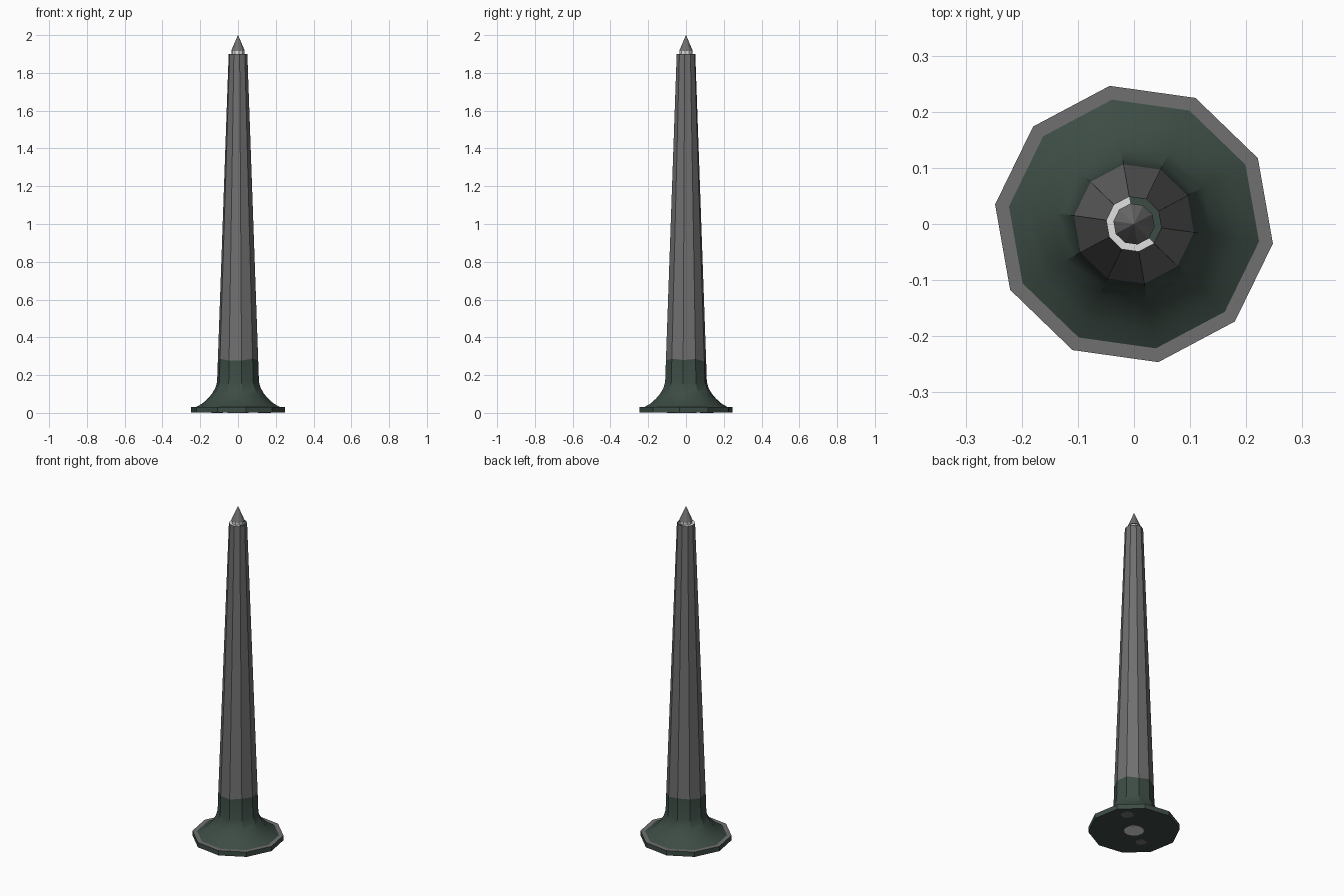
import bpy, math

if "Cube" in bpy.data.objects:
    bpy.data.objects.remove(bpy.data.objects["Cube"])

N, PHASE = 10, math.radians(-8)

def mat(name, col):
    m = bpy.data.materials.new(name)
    m.diffuse_color = (*col, 1)
    m.use_nodes = True
    m.node_tree.nodes["Principled BSDF"].inputs["Base Color"].default_value = m.diffuse_color
    return m

GRAY = mat("iron gray", (0.16, 0.16, 0.16))
GREEN = mat("dark green", (0.046, 0.072, 0.059))
WHITE = mat("pale gray", (0.75, 0.75, 0.75))
MATS = [GRAY, GREEN, WHITE]

def lathe(name, profile, colours, wave=None, smooth=True):
    """Ten-sided lathe; colours[i] is the material of the band above ring i."""
    verts, faces, mi = [], [], []
    for k, (r, z) in enumerate(profile):
        for i in range(N):
            a = PHASE + math.tau * i / N
            dz = 0.007 * math.sin(i * 2.3) if k == wave else 0
            verts.append((r * math.cos(a), r * math.sin(a), z + dz))
    for k in range(len(profile) - 1):
        for i in range(N):
            j = (i + 1) % N
            faces.append((k*N + i, k*N + j, (k+1)*N + j, (k+1)*N + i))
            mi.append(colours[k])
    faces.append(tuple(reversed(range(N))))
    mi.append(colours[0])
    top = (len(profile) - 1) * N
    faces.append(tuple(range(top, top + N)))
    mi.append(colours[-1])
    me = bpy.data.meshes.new(name)
    me.from_pydata(verts, [], faces)
    for m in MATS:
        me.materials.append(m)
    for p, c in zip(me.polygons, mi):
        p.material_index = c
    ob = bpy.data.objects.new(name, me)
    bpy.context.collection.objects.link(ob)
    if smooth:
        bpy.ops.object.select_all(action='DESELECT')
        ob.select_set(True)
        bpy.context.view_layer.objects.active = ob
        bpy.ops.object.shade_smooth_by_angle(angle=math.radians(30))
    return ob

# Flared foot and tapering shaft with a green lower part
profile = [(0.25, 0.001), (0.25, 0.03), (0.225, 0.03), (0.19, 0.05), (0.163, 0.074),
           (0.14, 0.1), (0.122, 0.13), (0.112, 0.163), (0.108, 0.28), (0.05, 1.9), (0.037, 1.9)]
post = lathe("post", profile, [1, 0, 1, 1, 1, 1, 1, 1, 0, 2], wave=8)

# Right side of the top rim is green
for p in post.data.polygons:
    if p.center.z > 1.89 and p.center.x + 0.4 * p.center.y > 0.012:
        p.material_index = 1

# Pale neck and pointed tip
lathe("neck", [(0.034, 1.9), (0.034, 1.92)], [2], smooth=False)
lathe("tip", [(0.037, 1.915), (0.0005, 2.0)], [0], smooth=False)

# Worn spots on the underside
for x, y, r, m in [(0, 0, 0.055, WHITE), (0.14, 0.11, 0.035, GRAY), (-0.11, -0.07, 0.03, GRAY)]:
    bpy.ops.mesh.primitive_cylinder_add(vertices=12, radius=r, depth=0.001, location=(x, y, 0.0005))
    bpy.context.object.name = "underside_spot"
    bpy.context.object.data.materials.append(m)
